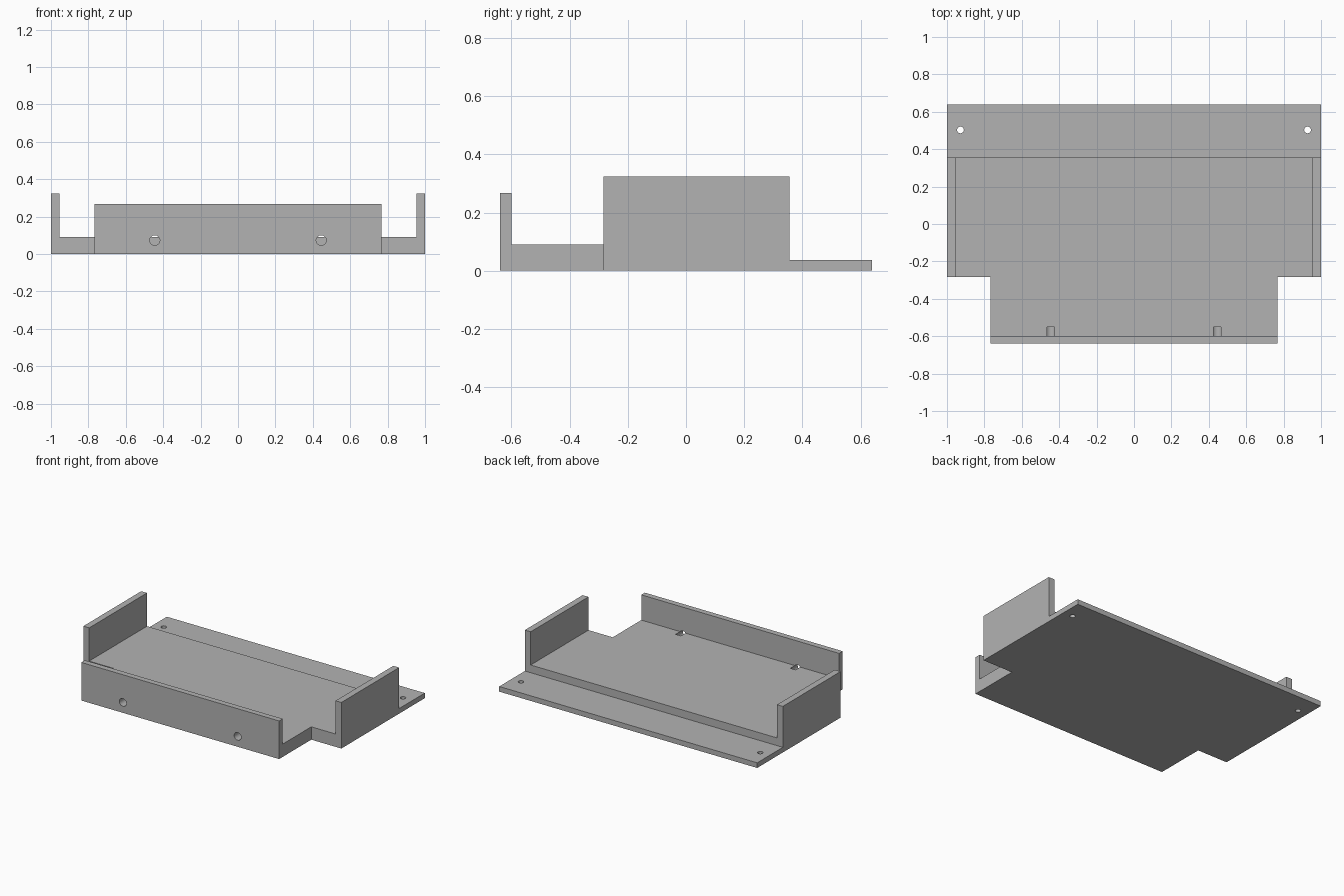
import bpy
import bmesh
from math import pi

default = bpy.data.objects.get("Cube")
if default:
    bpy.data.objects.remove(default, do_unlink=True)

# Main dimensions
HALF_W, TONGUE_W, WALL_IN = 1.0, 0.767, 0.955
FRONT, FRONT_IN, STEP, REAR, BACK = -0.64, -0.6, -0.284, 0.356, 0.64
FLANGE_Z, FLOOR_Z, LIP_Z, WALL_Z = 0.036, 0.09, 0.267, 0.323

grey = bpy.data.materials.new("plain grey")
grey.use_nodes = True
colour = (0.45, 0.45, 0.45, 1)
grey.diffuse_color = colour
grey.node_tree.nodes["Principled BSDF"].inputs["Base Color"].default_value = colour


def prism(name, outline, z0, z1):
    """Extrude a plan outline from z0 to z1."""
    bm = bmesh.new()
    face = bm.faces.new([bm.verts.new((x, y, z0)) for x, y in outline])
    top = bmesh.ops.extrude_face_region(bm, geom=[face])["geom"]
    verts = [v for v in top if isinstance(v, bmesh.types.BMVert)]
    bmesh.ops.translate(bm, verts=verts, vec=(0, 0, z1 - z0))
    bmesh.ops.recalc_face_normals(bm, faces=bm.faces)
    mesh = bpy.data.meshes.new(name)
    bm.to_mesh(mesh)
    bm.free()
    mesh.materials.append(grey)
    obj = bpy.data.objects.new(name, mesh)
    bpy.context.collection.objects.link(obj)
    return obj


def box(name, half_x, y0, y1, z0):
    outline = [(-half_x, y0), (half_x, y0), (half_x, y1), (-half_x, y1)]
    return prism(name, outline, z0, 0.5)


def drill(name, radius, depth, location, rotation=(0, 0, 0)):
    bpy.ops.mesh.primitive_cylinder_add(vertices=32, radius=radius, depth=depth,
                                        location=location, rotation=rotation)
    obj = bpy.context.object
    obj.name = name
    obj.data.materials.append(grey)
    return obj


# Stepped plan, mirrored to make the full-height block
half = [(TONGUE_W, FRONT), (TONGUE_W, STEP), (HALF_W, STEP), (HALF_W, BACK)]
tray = prism("mounting_tray", half + [(-x, y) for x, y in reversed(half)], 0, WALL_Z)

cutters = [
    box("floor_cutter", WALL_IN, FRONT_IN, 0.8, FLOOR_Z),    # between the walls
    box("lip_cutter", 0.9, -0.8, -0.5, LIP_Z),               # lowers the front lip
    box("flange_cutter", 1.2, REAR, 0.9, FLANGE_Z),          # thin rear flange
]
for side in (-1, 1):
    # Blind holes through the front lip, breaking through the floor
    cutters.append(drill("lip_hole_cutter", 0.027, 0.15,
                         (side * 0.445, -0.625, 0.073), (pi / 2, 0, 0)))
    # Screw holes in the rear flange
    cutters.append(drill("flange_hole_cutter", 0.018, 0.3, (side * 0.928, 0.503, 0)))

# Carve the block, then remove the cutters
for cutter in cutters:
    cutter.hide_render = True
    mod = tray.modifiers.new(cutter.name, "BOOLEAN")
    mod.operation = "DIFFERENCE"
    mod.solver = "EXACT"
    mod.object = cutter

bpy.context.view_layer.update()
carved = bpy.data.meshes.new_from_object(
    tray.evaluated_get(bpy.context.evaluated_depsgraph_get()))
tray.modifiers.clear()
tray.data = carved
for cutter in cutters:
    bpy.data.objects.remove(cutter, do_unlink=True)

# Smooth the hole walls, keep all other edges sharp
bpy.ops.object.select_all(action="DESELECT")
tray.select_set(True)
bpy.context.view_layer.objects.active = tray
bpy.ops.object.shade_smooth_by_angle()
